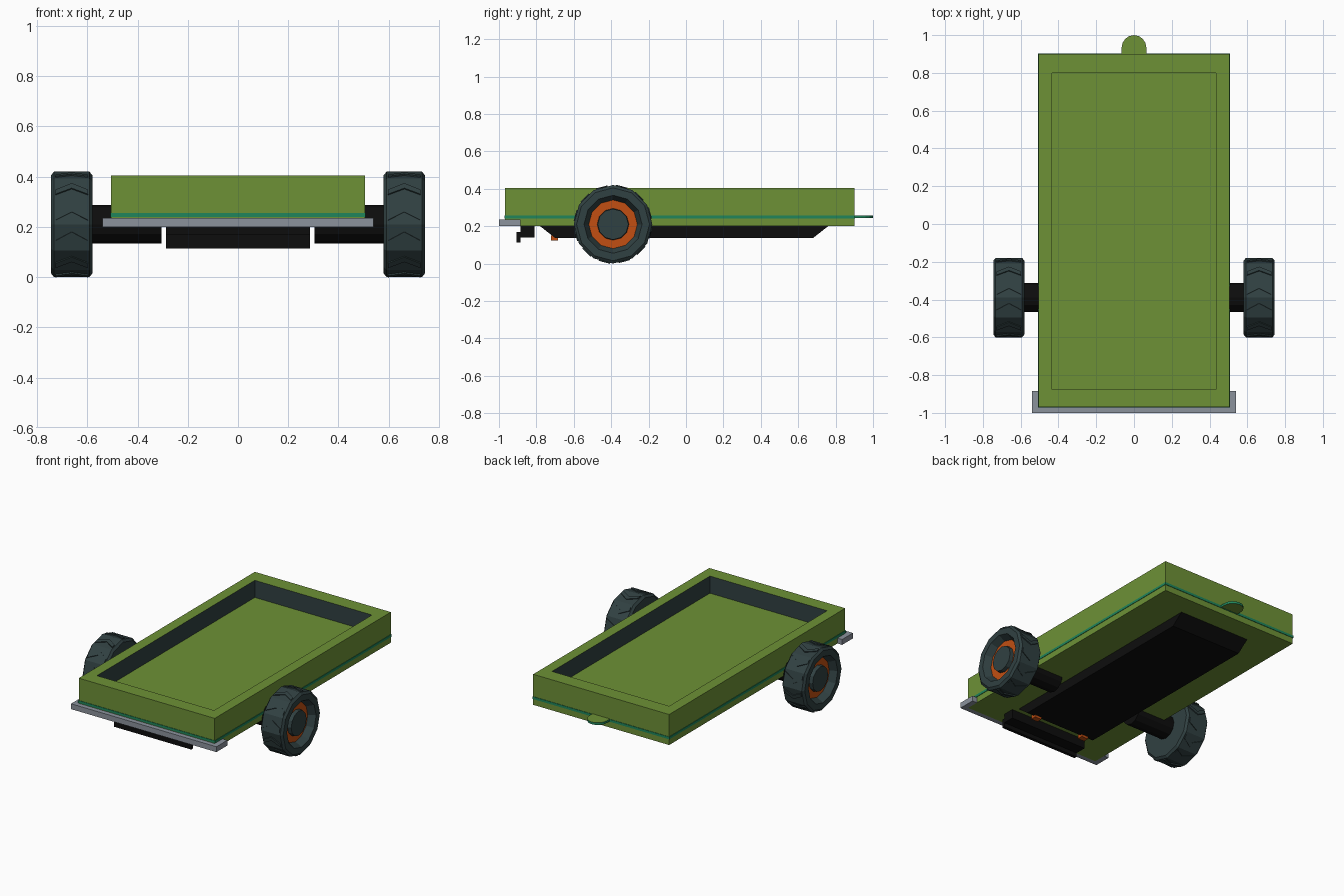
import bpy, bmesh, math
from math import sin, cos, pi

if "Cube" in bpy.data.objects:
    bpy.data.objects.remove(bpy.data.objects["Cube"])


def mat(name, r, g, b):
    m = bpy.data.materials.new(name)
    m.diffuse_color = (r, g, b, 1)
    m.use_nodes = True
    m.node_tree.nodes["Principled BSDF"].inputs["Base Color"].default_value = m.diffuse_color
    return m


GREEN = mat("olive_green", 0.155, 0.285, 0.037)
TEAL = mat("teal", 0.014, 0.235, 0.105)
GREY = mat("steel_grey", 0.26, 0.29, 0.335)
SLATE = mat("dark_slate", 0.030, 0.052, 0.054)
ORANGE = mat("orange", 0.54, 0.078, 0.006)
BLACK = mat("black", 0.004, 0.004, 0.004)


def skin(bm, rings, bands=None, caps=(0, 0)):
    """Skin a stack of equal-length rings; bands and caps give material slots."""
    vs = [[bm.verts.new(p) for p in ring] for ring in rings]
    n = len(vs[0])
    for k in range(len(vs) - 1):
        for i in range(n):
            j = (i + 1) % n
            f = bm.faces.new((vs[k][i], vs[k][j], vs[k + 1][j], vs[k + 1][i]))
            f.material_index = bands[k] if bands else 0
    if caps:
        for ring, slot in zip((vs[0], vs[-1]), caps):
            bm.faces.new(ring).material_index = slot


def finish(name, bm, mats):
    bmesh.ops.recalc_face_normals(bm, faces=bm.faces)
    me = bpy.data.meshes.new(name)
    bm.to_mesh(me)
    bm.free()
    for m in mats:
        me.materials.append(m)
    ob = bpy.data.objects.new(name, me)
    bpy.context.collection.objects.link(ob)
    return ob


def part(name, rings, mats, bands=None, caps=(0, 0)):
    bm = bmesh.new()
    skin(bm, rings, bands, caps)
    return finish(name, bm, mats)


def rect(x0, x1, y0, y1, z):
    return [(x0, y0, z), (x1, y0, z), (x1, y1, z), (x0, y1, z)]


def box(name, x0, x1, y0, y1, z0, z1, m):
    return part(name, [rect(x0, x1, y0, y1, z) for z in (z0, z1)], [m])


def slab(name, outline, z0, z1, mats, bands=None):
    return part(name, [[(x, y, z) for x, y in outline] for z in (z0, z1)], mats, bands)


# open bed with dark inner walls
W, F, B = 0.505, -0.968, 0.90
part("bed", [rect(-W, W, F, B, 0.20), rect(-W, W, F, B, 0.405),
             rect(-0.435, 0.435, -0.875, 0.80, 0.405),
             rect(-0.435, 0.435, -0.875, 0.80, 0.29)],
     [GREEN, SLATE], bands=[0, 0, 1])

# painted stripe round the bed
e = 0.003
part("stripe", [rect(-W, W, F, B, 0.24), rect(-W - e, W + e, F - e, B + e, 0.24),
                rect(-W - e, W + e, F - e, B + e, 0.256), rect(-W, W, F, B, 0.256)],
     [TEAL], caps=None)

# rounded hitch tongue: green faces, teal rim
arc = [(0.065 * cos(pi * i / 8), 0.935 + 0.065 * sin(pi * i / 8)) for i in range(9)]
slab("hitch_tongue", [(-0.065, B)] + [(0.065, B)] + arc, 0.243, 0.258,
     [GREEN, TEAL], bands=[1])

# U-shaped bumper wrapping the front corners
slab("bumper", [(-0.54, -1), (0.54, -1), (0.54, -0.885), (W, -0.885), (W, F),
                (-W, F), (-W, -0.885), (-0.54, -0.885)], 0.20, 0.236, [GREY])

# tapered chassis, front step and its lamps
part("chassis", [rect(-0.26, 0.26, -0.70, 0.68, 0.137),
                 rect(-0.26, 0.26, -0.78, 0.76, 0.20)], [BLACK])
box("step_block", -0.287, 0.287, -0.885, -0.81, 0.14, 0.20, BLACK)
box("step_plate", -0.287, 0.287, -0.905, -0.885, 0.113, 0.17, BLACK)
for s, side in ((1, "right"), (-1, "left")):
    box("lamp_" + side, s * 0.185 - 0.025, s * 0.185 + 0.025,
        -0.722, -0.685, 0.122, 0.15, ORANGE)

# wheels and axles, turned about the x axis
CY, CZ, SEG = -0.39, 0.21, 12


def turn(x, r, s):
    return [(s * x, CY - r * cos(2 * pi * i / SEG), CZ + r * sin(2 * pi * i / SEG))
            for i in range(SEG)]


TYRE = [(0.58, 0.165), (0.58, 0.195), (0.592, 0.21), (0.733, 0.21), (0.745, 0.195),
        (0.745, 0.155), (0.70, 0.13), (0.70, 0.085), (0.725, 0.082)]
LUG = [(-0.065, -0.038), (0, -0.004), (0.065, -0.038),
       (0.065, -0.012), (0, 0.024), (-0.065, -0.012)]

for s, side in ((1, "right"), (-1, "left")):
    bm = bmesh.new()
    skin(bm, [turn(x, r, s) for x, r in TYRE], bands=[0, 0, 0, 0, 0, 0, 1, 0])
    # one chevron lug on every tread facet
    for k in range(SEG):
        a = 2 * pi * (k + 0.5) / SEG
        skin(bm, [[(s * 0.6625 + x, CY - r * cos(a) + t * sin(a),
                    CZ + r * sin(a) + t * cos(a)) for x, t in LUG]
                  for r in (0.198, 0.2085)])
    finish("wheel_" + side, bm, [SLATE, ORANGE])
    part("axle_" + side, [turn(0.305, 0.077, s), turn(0.585, 0.077, s)], [BLACK])
